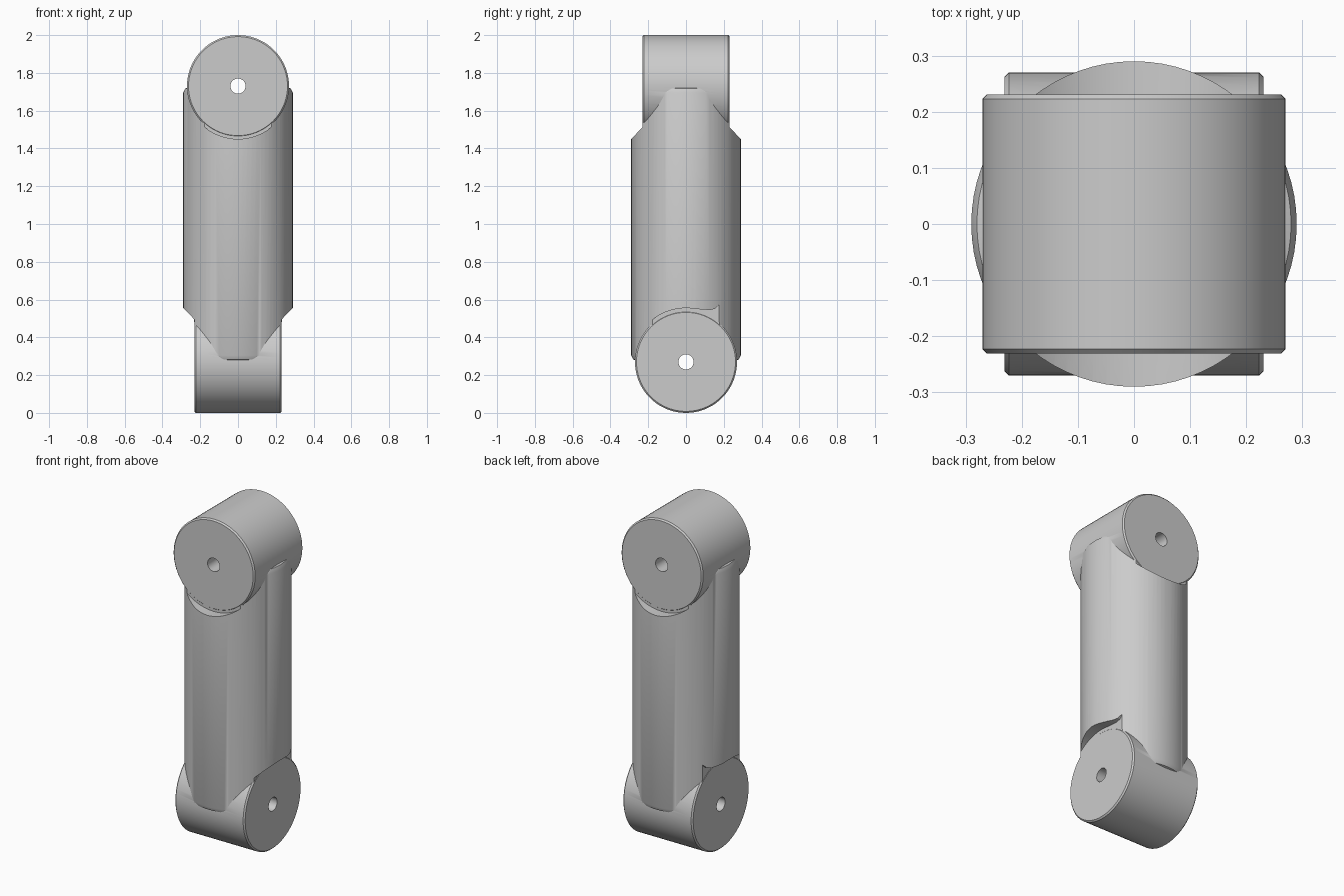
import bpy, bmesh
from math import sin, cos, pi, radians
from mathutils import Matrix

if "Cube" in bpy.data.objects:
    bpy.data.objects.remove(bpy.data.objects["Cube"])

R_END, R_BODY, HALF = 0.27, 0.29, 0.231
SEG = 72


def loft(name, rings, matrix=None):
    """Closed solid through matching rings of points."""
    bm = bmesh.new()
    loops = [[bm.verts.new(p) for p in ring] for ring in rings]
    n = len(loops[0])
    for a, b in zip(loops, loops[1:]):
        for i in range(n):
            j = (i + 1) % n
            bm.faces.new((a[i], a[j], b[j], b[i]))
    bm.faces.new(loops[0][::-1])
    bm.faces.new(loops[-1])
    if matrix:
        bm.transform(matrix)
    bmesh.ops.recalc_face_normals(bm, faces=bm.faces)
    me = bpy.data.meshes.new(name)
    bm.to_mesh(me)
    bm.free()
    ob = bpy.data.objects.new(name, me)
    bpy.context.collection.objects.link(ob)
    return ob


def circle(r, z, seg=SEG):
    return [(r * cos(2 * pi * i / seg), r * sin(2 * pi * i / seg), z) for i in range(seg)]


def lathe(name, profile, matrix=None):
    return loft(name, [circle(r, z) for r, z in profile], matrix)


def combine(target, other, operation):
    mod = target.modifiers.new(operation, 'BOOLEAN')
    mod.operation, mod.solver, mod.object = operation, 'EXACT', other
    bpy.context.view_layer.objects.active = target
    bpy.ops.object.modifier_apply(modifier=mod.name)
    bpy.data.objects.remove(other)


# main tube with chamfered ends
arm = lathe("arm_link", [(0.265, 0.277), (0.28, 0.283), (R_BODY, 0.305),
                         (R_BODY, 1.695), (0.28, 1.717), (0.265, 1.723)])

ends = [
    Matrix.Translation((0, 0, 1.73)) @ Matrix.Rotation(pi / 2, 4, 'X'),  # top, along y
    Matrix.Translation((0, 0, 0.27)) @ Matrix.Rotation(pi / 2, 4, 'Y'),  # bottom, along x
]

# curved clearance around the top joint faces
for s in (-1, 1):
    lo, hi = sorted((s * 0.229, s * 0.4))
    combine(arm, lathe("cutter", [(0.28, lo), (0.28, hi)], ends[0]), 'DIFFERENCE')

# clearance around the bottom joint faces, with the notch on the back edge
arc = [(0.285 * cos(radians(a)), 0.27 + 0.285 * sin(radians(a))) for a in range(80, 412, 4)]
outline = arc + [(0.174, 0.48), (0.174, 0.572), (0.155, 0.552), (0.13, 0.545), (0.09, 0.547)]
for s in (-1, 1):
    combine(arm, loft("cutter", [[(s * x, y, z) for y, z in outline] for x in (0.229, 0.4)]),
            'DIFFERENCE')

# joint barrels, then their pin holes
c = 0.008
for m in ends:
    barrel = [(R_END - c, -HALF), (R_END, -HALF + c), (R_END, HALF - c), (R_END - c, HALF)]
    combine(arm, lathe("barrel", barrel, m), 'UNION')
for m in ends:
    combine(arm, lathe("pin_hole", [(0.04, -0.5), (0.04, 0.5)], m), 'DIFFERENCE')

bpy.ops.object.select_all(action='DESELECT')
arm.select_set(True)
bpy.context.view_layer.objects.active = arm
bpy.ops.object.shade_smooth_by_angle(angle=radians(25))
